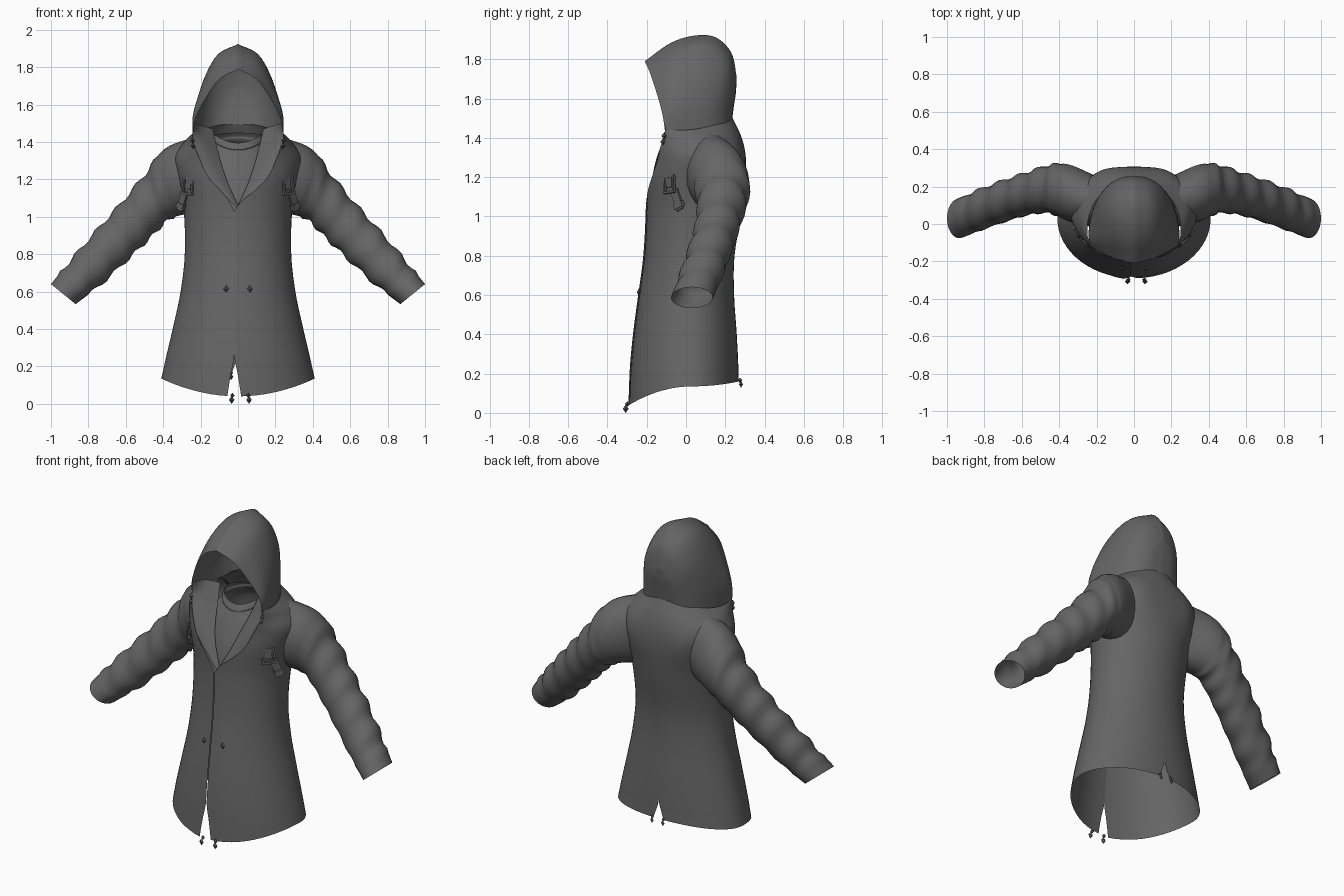
import bpy, bmesh, math
from mathutils import Vector, Euler

if "Cube" in bpy.data.objects:
    bpy.data.objects.remove(bpy.data.objects["Cube"])

cloth = bpy.data.materials.new("charcoal cloth")
cloth.diffuse_color = (0.13, 0.13, 0.13, 1)
cloth.use_nodes = True
cloth.node_tree.nodes["Principled BSDF"].inputs["Base Color"].default_value = cloth.diffuse_color
metal = bpy.data.materials.new("dark metal")
metal.diffuse_color = (0.11, 0.11, 0.11, 1)
metal.use_nodes = True
metal.node_tree.nodes["Principled BSDF"].inputs["Base Color"].default_value = metal.diffuse_color


def smooth(pts, n):
    """Catmull-Rom resampling of a list of vectors of any size."""
    pts = [Vector(p) for p in pts]
    out = []
    for i in range(len(pts) - 1):
        b, c = pts[i], pts[i + 1]
        a = pts[i - 1] if i else b * 2 - c
        d = pts[i + 2] if i + 2 < len(pts) else c * 2 - b
        for k in range(n):
            t = k / n
            out.append(0.5 * (b * 2 + (c - a) * t + (a * 2 - b * 5 + c * 4 - d) * t * t
                              + (b * 3 - a - c * 3 + d) * t ** 3))
    return out + [pts[-1]]


def add_grid(bm, rows):
    vs = [[bm.verts.new(p) for p in r] for r in rows]
    for r, q in zip(vs, vs[1:]):
        for i in range(len(r) - 1):
            bm.faces.new((r[i], r[i + 1], q[i + 1], q[i]))


def finish(name, bm, mat=cloth, merge=None, shade=True):
    verts = [v for v in bm.verts if merge is None or merge(v.co)]
    bmesh.ops.remove_doubles(bm, verts=verts, dist=0.0005)
    bmesh.ops.recalc_face_normals(bm, faces=bm.faces[:])
    me = bpy.data.meshes.new(name)
    bm.to_mesh(me)
    bm.free()
    me.materials.append(mat)
    for p in me.polygons:
        p.use_smooth = shade
    ob = bpy.data.objects.new(name, me)
    bpy.context.collection.objects.link(ob)
    return ob


def flip(rows, s):
    return [[Vector((p[0] * s, p[1], p[2])) for p in r] for r in rows]


def half_rings(table, s, overlap, n=28):
    """Half rings, front to back: z front/side/back, half width, y front/mid/back, front gap, back gap."""
    rows = []
    for zf, zs, zb, w, yf, yc, yb, xf, xb in smooth(table, 5):
        fade = min(1, max(0, (1.15 - zf) / 0.1))
        t0 = -math.acos(min(0.99, (max(0, xf) - overlap * s * fade) / w))
        t1 = math.acos(min(0.99, max(0, xb) / w))
        row = []
        for i in range(n + 1):
            t = t0 + (t1 - t0) * i / n
            c, q = math.cos(t), math.sin(t)
            x, y = w * c, yc + (q * (yc - yf) if q < 0 else q * (yb - yc))
            z = zs + ((zf if q < 0 else zb) - zs) * q * q
            if q > 0:  # shoulder blade fullness
                y += 0.016 * math.exp(-((x - 0.18) / 0.09) ** 2 - ((z - 1.25) / 0.12) ** 2)
            if overlap and s < 0 and i < 2:  # one front edge laps over the other
                y -= 0.006 * fade * (2 - i) / 2
            row.append(Vector((s * x, y, z)))
        rows.append(row)
    return rows


# Coat body
coat = [(.04, .135, .16, .41, -.29, .03, .27, .037, .035),
        (.15, .19, .21, .398, -.285, .03, .267, .02, .017),
        (.26, .27, .275, .38, -.278, .03, .265, 0, 0),
        (.42, .42, .42, .345, -.262, .03, .257, 0, 0),
        (.6, .6, .6, .307, -.238, .03, .245, 0, 0),
        (.8, .8, .8, .285, -.212, .03, .247, 0, 0),
        (1.03, 1.03, 1.03, .29, -.2, .05, .285, 0, 0),
        (1.2, 1.2, 1.2, .32, -.205, .06, .305, .15, 0),
        (1.31, 1.31, 1.32, .34, -.195, .08, .302, .205, 0),
        (1.39, 1.385, 1.41, .30, -.24, .08, .28, .236, 0),
        (1.43, 1.44, 1.5, .25, -.28, -.03, .237, .24, 0)]
bm = bmesh.new()
for s in (1, -1):
    add_grid(bm, half_rings(coat, s, 0.02))
finish("coat_body", bm, merge=lambda c: c.y > 0)

# Shirt seen inside the open collar
shirt = [(1.395, 1.44, 1.45, .125, -.03, .07, .16, 0, 0),
         (1.36, 1.41, 1.43, .135, -.05, .07, .175, 0, 0),
         (1.35, 1.39, 1.41, .135, -.045, .07, .18, 0, 0),
         (1.28, 1.32, 1.34, .19, -.085, .07, .23, 0, 0),
         (1.15, 1.15, 1.15, .22, -.14, .06, .25, 0, 0),
         (1.0, 1.0, 1.0, .24, -.17, .05, .24, 0, 0)]
bm = bmesh.new()
for s in (1, -1):
    add_grid(bm, half_rings(shirt, s, 0, 16))
finish("shirt", bm)

# Hood: arches running from the face rim to the back seam, crown to neck
hood = [[(0, -.21, 1.79), (.10, -.185, 1.735), (.175, -.15, 1.63), (.23, -.12, 1.52), (.242, -.105, 1.42)],
        [(0, -.08, 1.882), (.11, -.08, 1.82), (.187, -.08, 1.69), (.24, -.07, 1.55), (.242, -.05, 1.42)],
        [(0, .04, 1.92), (.11, .04, 1.865), (.185, .03, 1.73), (.226, .03, 1.57), (.232, .04, 1.43)],
        [(0, .15, 1.912), (.10, .14, 1.855), (.17, .125, 1.73), (.198, .125, 1.58), (.195, .135, 1.45)],
        [(0, .23, 1.835), (.08, .222, 1.79), (.135, .205, 1.705), (.15, .195, 1.6), (.14, .198, 1.475)],
        [(0, .256, 1.72), (.04, .252, 1.695), (.07, .247, 1.65), (.085, .236, 1.58), (.075, .226, 1.49)],
        [(0, .257, 1.68), (0, .256, 1.66), (0, .253, 1.62), (0, .245, 1.57), (0, .235, 1.495)]]
rows = [smooth(r, 5) for r in hood]
rows = list(zip(*[smooth(col, 5) for col in zip(*rows)]))
rows = list(zip(*rows))
bm = bmesh.new()
for s in (1, -1):
    add_grid(bm, flip(rows, s))
finish("hood", bm)

# Lapels folding from the hood rim into the neck
lapel = [[(.234, -.115, 1.50), (.20, -.03, 1.49), (.135, .02, 1.47)],
         [(.242, -.105, 1.42), (.19, -.08, 1.41), (.115, -.03, 1.38)],
         [(.205, -.146, 1.31), (.15, -.135, 1.29), (.085, -.10, 1.27)],
         [(.15, -.172, 1.20), (.10, -.165, 1.19), (.05, -.145, 1.17)],
         [(-.01, -.20, 1.03), (-.012, -.196, 1.03), (-.015, -.19, 1.03)]]
cols = zip(*[smooth(r, 3) for r in lapel])
rows = [smooth(c, 4) for c in cols]
bm = bmesh.new()
for s in (1, -1):
    add_grid(bm, flip(rows, s))
finish("lapels", bm)

# Sleeves: top x,z / bottom x,z / centre y / depth radius
sleeve = [(.22, 1.43, .20, 1.02, .12, .14), (.39, 1.365, .30, 1.01, .165, .152),
          (.50, 1.225, .375, .98, .187, .132), (.63, 1.07, .47, .885, .167, .115),
          (.76, .925, .585, .775, .13, .11), (.89, .775, .73, .64, .08, .108),
          (1.0, .64, .868, .533, .03, .106)]
rows = []
for k, (tx, tz, bx, bz, yc, ry) in enumerate(smooth(sleeve, 6)):
    row = []
    for i in range(25):
        a = 2 * math.pi * i / 24
        h = 0.5 + 0.5 * math.cos(a)
        f = 0.006 * math.sin(k * 1.3 + 2 * math.cos(a)) * (8 < k < 34)  # soft cloth folds
        row.append(Vector((bx + (tx - bx) * h + f, yc + (ry + f) * math.sin(a),
                           bz + (tz - bz) * h + f)))
    rows.append(row)
for s, n in ((1, "left"), (-1, "right")):
    bm = bmesh.new()
    add_grid(bm, flip(rows, s))
    finish(n + "_sleeve", bm)


def box(bm, size, at=(0, 0, 0)):
    for v in bmesh.ops.create_cube(bm, size=1)["verts"]:
        v.co = Vector((v.co.x * size[0] + at[0], v.co.y * size[1] + at[1], v.co.z * size[2] + at[2]))


def gem(name, at, size):
    """Small faceted stud or cord end."""
    bm = bmesh.new()
    bmesh.ops.create_uvsphere(bm, u_segments=4, v_segments=2, radius=1)
    for v in bm.verts:
        v.co = Vector([v.co[i] * size[i] + at[i] for i in range(3)])
    finish(name, bm, metal, shade=False)


# Chest buckles with a strap running under each arm
for s, n in ((1, "left"), (-1, "right")):
    bm = bmesh.new()
    for e in (-1, 1):
        box(bm, (.012, .014, .09), (e * .034, 0, 0))
        box(bm, (.08, .014, .012), (0, 0, e * .04))
    box(bm, (.04, .008, .05), (0, .002, .01))
    ob = finish(n + "_buckle", bm, metal, shade=False)
    ob.location = (s * .268, -.085, 1.163)
    ob.rotation_euler = Euler((-.1, s * -.1, s * .75))
    bm = bmesh.new()
    box(bm, (.045, .012, .11))
    box(bm, (.055, .022, .03), (0, 0, -.03))
    ob = finish(n + "_strap", bm, cloth, shade=False)
    ob.location = (s * .298, -.045, 1.085)
    ob.rotation_euler = Euler((0, s * -.4, s * .85))
    # Waist studs, hood cord ends and hem pulls
    gem(n + "_waist_stud", (s * .064, -.24, .615), (.015, .01, .02))
    gem(n + "_hood_cord", (s * .243, -.11, 1.41), (.012, .016, .02))
    gem(n + "_hood_cord_end", (s * .24, -.117, 1.38), (.012, .014, .018))
    x = .055 if s > 0 else -.03
    gem(n + "_front_hem_pull", (x, -.298, .045), (.012, .014, .014))
    gem(n + "_front_hem_pull_end", (x + .004 * s, -.307, .021), (.015, .015, .021))
    gem(n + "_back_hem_pull", (s * .037, .275, .165), (.01, .012, .014))
    gem(n + "_back_hem_pull_end", (s * .037, .28, .145), (.012, .01, .018))
